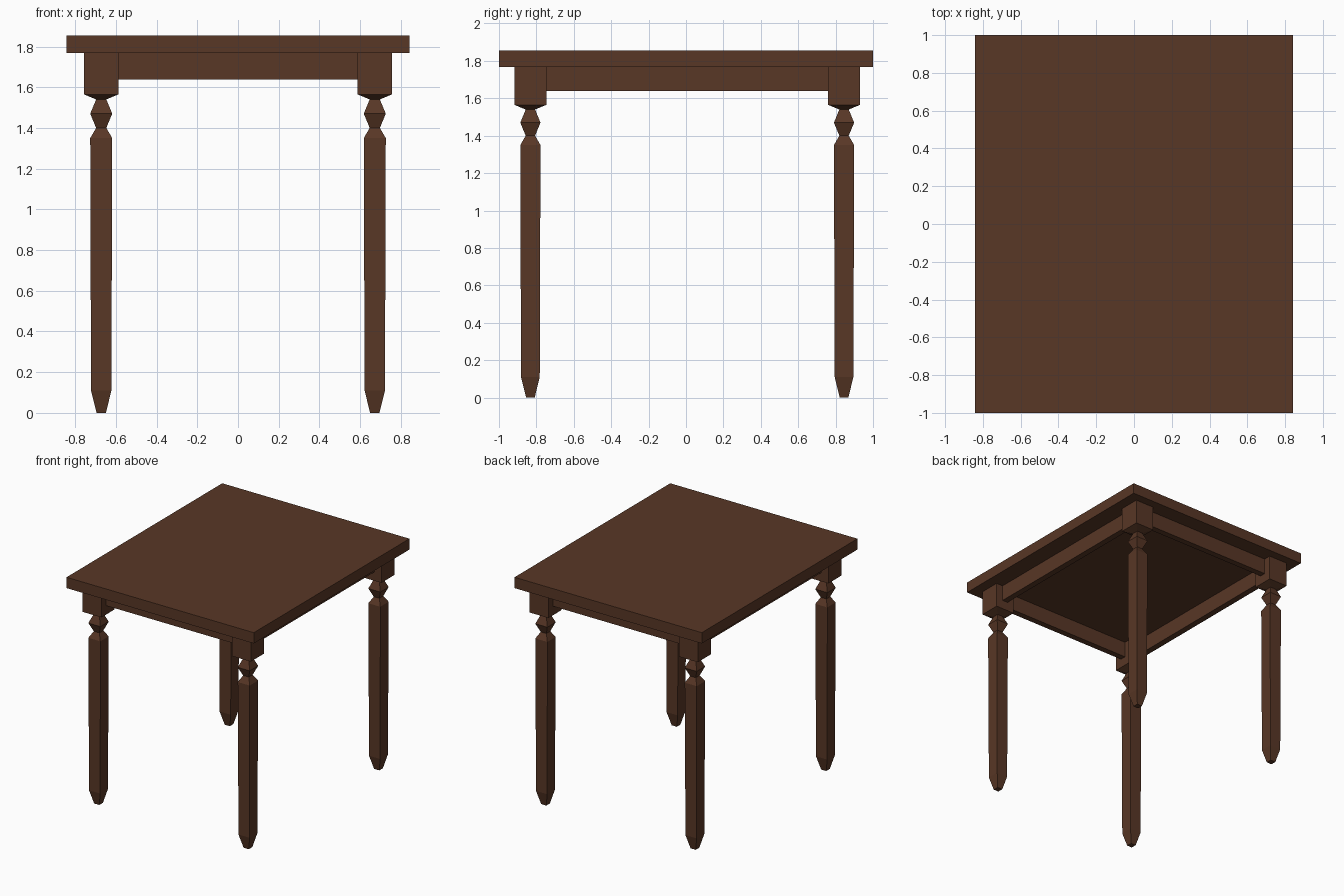
import bpy, bmesh

if "Cube" in bpy.data.objects:
    bpy.data.objects.remove(bpy.data.objects["Cube"])

wood = bpy.data.materials.new("dark brown wood")
wood.diffuse_color = (0.098, 0.038, 0.019, 1)
wood.use_nodes = True
wood.node_tree.nodes["Principled BSDF"].inputs["Base Color"].default_value = wood.diffuse_color


def finish(name, bm):
    bmesh.ops.recalc_face_normals(bm, faces=bm.faces)
    mesh = bpy.data.meshes.new(name)
    bm.to_mesh(mesh)
    bm.free()
    mesh.materials.append(wood)
    obj = bpy.data.objects.new(name, mesh)
    bpy.context.collection.objects.link(obj)
    return obj


def box(name, x0, x1, y0, y1, z0, z1):
    bm = bmesh.new()
    bmesh.ops.create_cube(bm, size=1)
    for v in bm.verts:
        v.co.x = x1 if v.co.x > 0 else x0
        v.co.y = y1 if v.co.y > 0 else y0
        v.co.z = z1 if v.co.z > 0 else z0
    return finish(name, bm)


def square_post(name, x, y, profile):
    """Stack of square rings given as (height, half width)."""
    bm = bmesh.new()
    rings = [[bm.verts.new((x + sx * h, y + sy * h, z))
              for sx, sy in ((-1, -1), (1, -1), (1, 1), (-1, 1))]
             for z, h in profile]
    for a, b in zip(rings, rings[1:]):
        for i in range(4):
            j = (i + 1) % 4
            bm.faces.new((a[i], a[j], b[j], b[i]))
    bm.faces.new(rings[0][::-1])
    bm.faces.new(rings[-1])
    return finish(name, bm)


TOP_Z, UNDER_Z, APRON_Z = 1.855, 1.767, 1.638
LEG_X, FRONT_Y, BACK_Y = 0.672, -0.832, 0.845
BLOCK, APRON = 0.085, 0.025  # half thicknesses

# Table top
box("table_top", -0.842, 0.842, -1, 1, UNDER_Z, TOP_Z)

# Legs: tapered foot, shaft, faceted knob, corner block
leg_profile = [(0, 0.023), (0.11, 0.050), (1.35, 0.054), (1.40, 0.025),
               (1.47, 0.054), (1.54, 0.025), (1.565, BLOCK), (UNDER_Z, BLOCK)]
for side, x in (("left", -LEG_X), ("right", LEG_X)):
    for end, y in (("front", FRONT_Y), ("back", BACK_Y)):
        square_post(f"{end}_{side}_leg", x, y, leg_profile)
    # Side aprons
    box(f"{side}_apron", x - APRON, x + APRON,
        FRONT_Y + BLOCK, BACK_Y - BLOCK, APRON_Z, UNDER_Z)

# Front and back aprons
for end, y in (("front", FRONT_Y), ("back", BACK_Y)):
    box(f"{end}_apron", -LEG_X + BLOCK, LEG_X - BLOCK,
        y - APRON, y + APRON, APRON_Z, UNDER_Z)
